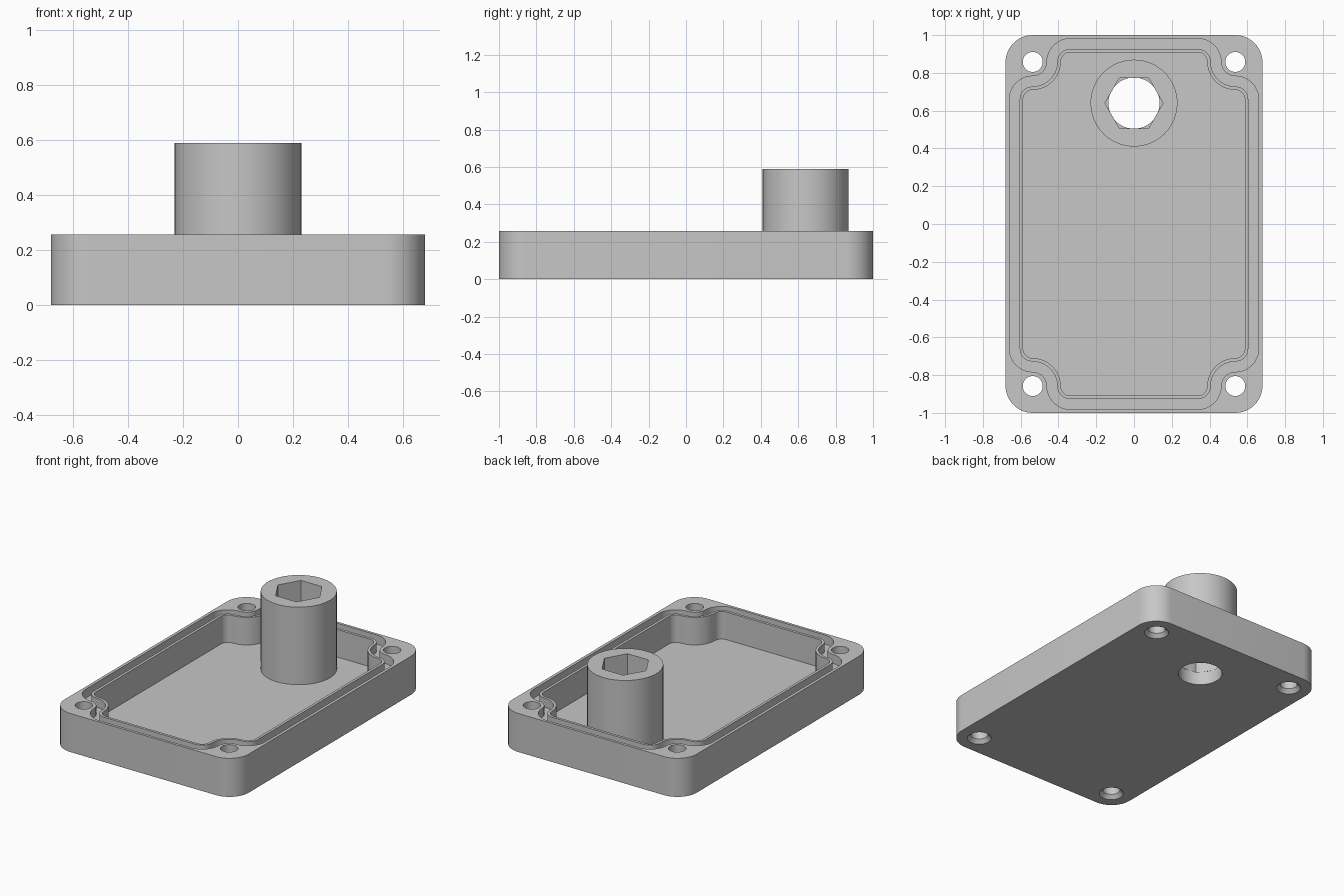
import bpy, bmesh
from math import sin, cos, pi, radians

if "Cube" in bpy.data.objects:
    bpy.data.objects.remove(bpy.data.objects["Cube"])

HX, HY, H = 0.68, 1.0, 0.257           # tray half sizes and height
BX, BY = 0.536, 0.858                  # screw hole centre
FLOOR, GROOVE, LEDGE = 0.073, 0.06, 0.09
TOWER_Y, TOWER_TOP = 0.64, 0.59

grey = bpy.data.materials.new("grey plastic")
grey.diffuse_color = (0.57, 0.57, 0.57, 1)
grey.use_nodes = True
grey.node_tree.nodes["Principled BSDF"].inputs["Base Color"].default_value = grey.diffuse_color


def arc(cx, cy, r, a0, a1, n=10):
    return [(cx + r * cos(radians(a0 + (a1 - a0) * i / n)),
             cy + r * sin(radians(a0 + (a1 - a0) * i / n))) for i in range(n + 1)]


def four_corners(corner):
    """Mirror a top right corner (running right edge to top edge) into a loop."""
    back = corner[::-1]
    return (corner + [(-x, y) for x, y in back]
            + [(-x, -y) for x, y in corner] + [(x, -y) for x, y in back])


def notched(d):
    """Outline that wraps around the screw holes, inset by d."""
    r = 0.124 - d
    a = arc(BX, BY - 0.199, r, 0, 90)
    b = arc(BX, BY, 0.075 + d, 270, 180)
    c = arc(BX - 0.199, BY, r, 0, 90)
    return four_corners(a + b[1:] + c[1:])


def circle(cx, cy, r, n=48):
    return [(cx + r * cos(2 * pi * i / n), cy + r * sin(2 * pi * i / n)) for i in range(n)]


def loft(name, sections):
    """Solid through (outline, z) sections with equal point counts."""
    bm = bmesh.new()
    rings = [[bm.verts.new((x, y, z)) for x, y in pts] for pts, z in sections]
    n = len(rings[0])
    for lo, hi in zip(rings, rings[1:]):
        for i in range(n):
            j = (i + 1) % n
            bm.faces.new((lo[i], lo[j], hi[j], hi[i]))
    bm.faces.new(rings[0][::-1])
    bm.faces.new(rings[-1])
    bmesh.ops.recalc_face_normals(bm, faces=bm.faces)
    me = bpy.data.meshes.new(name)
    bm.to_mesh(me)
    bm.free()
    me.materials.append(grey)
    ob = bpy.data.objects.new(name, me)
    bpy.context.collection.objects.link(ob)
    return ob


def prism(name, pts, z0, z1):
    return loft(name, [(pts, z0), (pts, z1)])


def combine(target, tool, op="DIFFERENCE"):
    """Apply a boolean and remove the tool."""
    tool.hide_render = True
    m = target.modifiers.new("cut", "BOOLEAN")
    m.operation, m.object, m.solver = op, tool, "EXACT"
    bpy.context.view_layer.objects.active = target
    bpy.ops.object.modifier_apply(modifier=m.name)
    bpy.data.objects.remove(tool)


# tray with rounded corners and a hollow inside
tray = prism("tray", four_corners(arc(HX - 0.143, HY - 0.143, 0.143, 0, 90, 12)), 0, H)
combine(tray, prism("cavity", notched(0.073), FLOOR, H + 0.1))

# seal groove around the rim
groove = prism("groove", notched(0), H - GROOVE, H + 0.1)
combine(groove, prism("groove_core", notched(0.055), 0, 1))
combine(tray, groove)

# countersunk screw holes
for sx in (-1, 1):
    for sy in (-1, 1):
        x, y = sx * BX, sy * BY
        combine(tray, loft("screw_hole", [
            (circle(x, y, 0.075, 32), -0.02), (circle(x, y, 0.075, 32), 0),
            (circle(x, y, 0.053, 32), 0.025), (circle(x, y, 0.053, 32), H + 0.1)]))

# tower standing on the floor
combine(tray, prism("tower", circle(0, TOWER_Y, 0.23, 64), FLOOR - 0.02, TOWER_TOP), "UNION")

# round hole through the floor, hexagonal socket above it
combine(tray, prism("round_bore", circle(0, TOWER_Y, 0.1355), -0.1, LEDGE))
combine(tray, prism("hex_socket", circle(0, TOWER_Y, 0.154, 6), LEDGE - 0.001, 1))

tray.name = "tray_with_socket_tower"
bpy.ops.object.select_all(action="DESELECT")
tray.select_set(True)
bpy.context.view_layer.objects.active = tray
bpy.ops.object.shade_smooth_by_angle(angle=radians(30))
